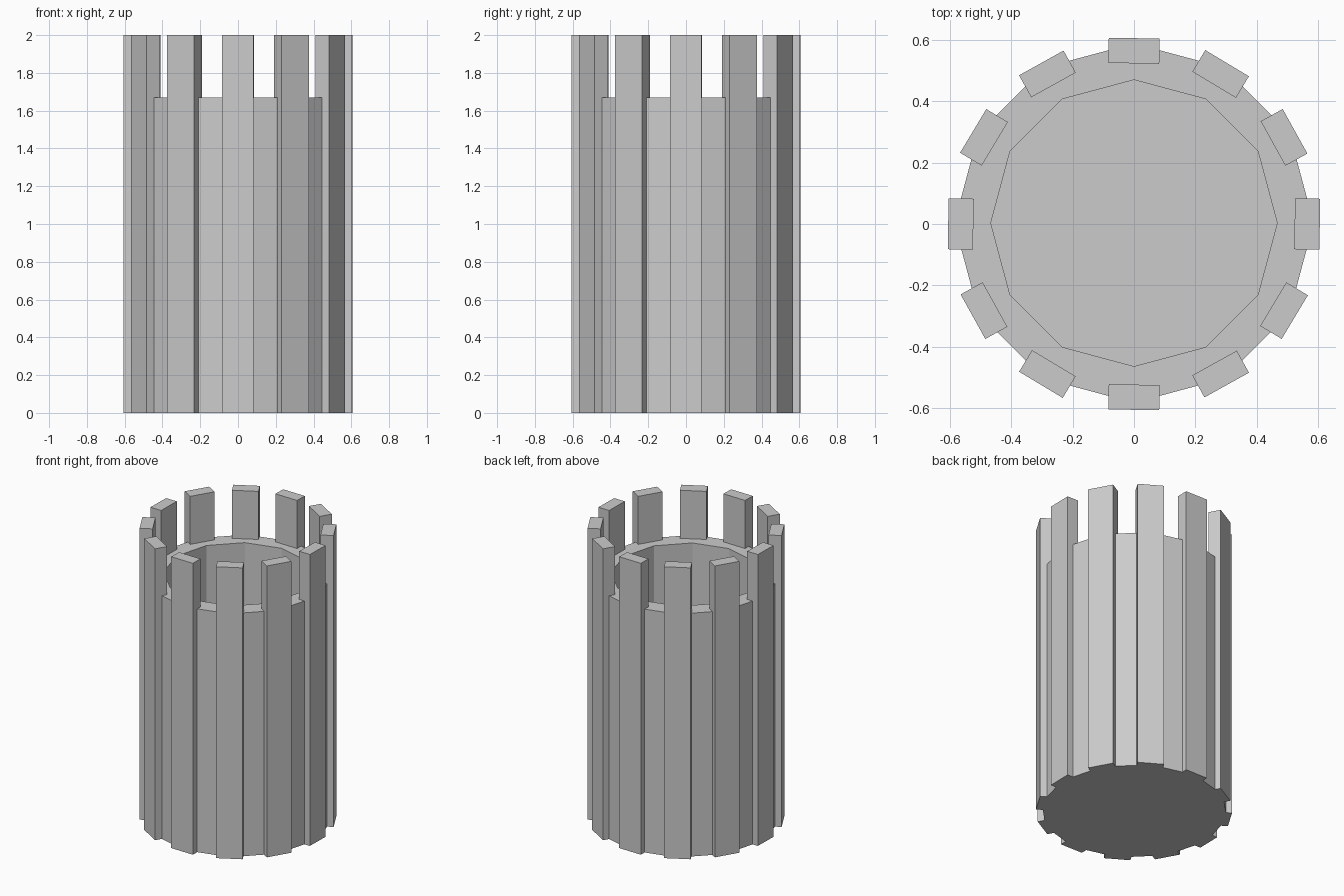
import bpy, bmesh
from math import cos, sin, pi, radians
from mathutils import Matrix

if "Cube" in bpy.data.objects:
    bpy.data.objects.remove(bpy.data.objects["Cube"])

SIDES = 12


def make_object(name, bm):
    bmesh.ops.recalc_face_normals(bm, faces=bm.faces)
    mesh = bpy.data.meshes.new(name)
    bm.to_mesh(mesh)
    bm.free()
    obj = bpy.data.objects.new(name, mesh)
    bpy.context.collection.objects.link(obj)
    return obj


# Hollow twelve-sided container: (radius, z) rings from the base over the rim to the floor
bm = bmesh.new()
rings = []
for r, z in [(0.586, 0.0), (0.586, 1.67), (0.467, 1.67), (0.467, 0.05)]:
    rings.append([bm.verts.new((r * cos(2 * pi * i / SIDES),
                                r * sin(2 * pi * i / SIDES) + 0.003, z))
                  for i in range(SIDES)])
for a, b in zip(rings, rings[1:]):
    for i in range(SIDES):
        j = (i + 1) % SIDES
        bm.faces.new((a[i], a[j], b[j], b[i]))
bm.faces.new(rings[0])
bm.faces.new(rings[-1])
make_object("container_body", bm)

# Upright slats around the outside, each turned slightly off square
for i in range(SIDES):
    bm = bmesh.new()
    place = (Matrix.Rotation(2 * pi * i / SIDES, 4, 'Z')
             @ Matrix.Translation((0.565, 0, 1.0))
             @ Matrix.Rotation(radians(-1), 4, 'Z')
             @ Matrix.Diagonal((0.082, 0.166, 2.0, 1)))
    bmesh.ops.create_cube(bm, size=1, matrix=place)
    make_object(f"slat_{i + 1}", bm)
